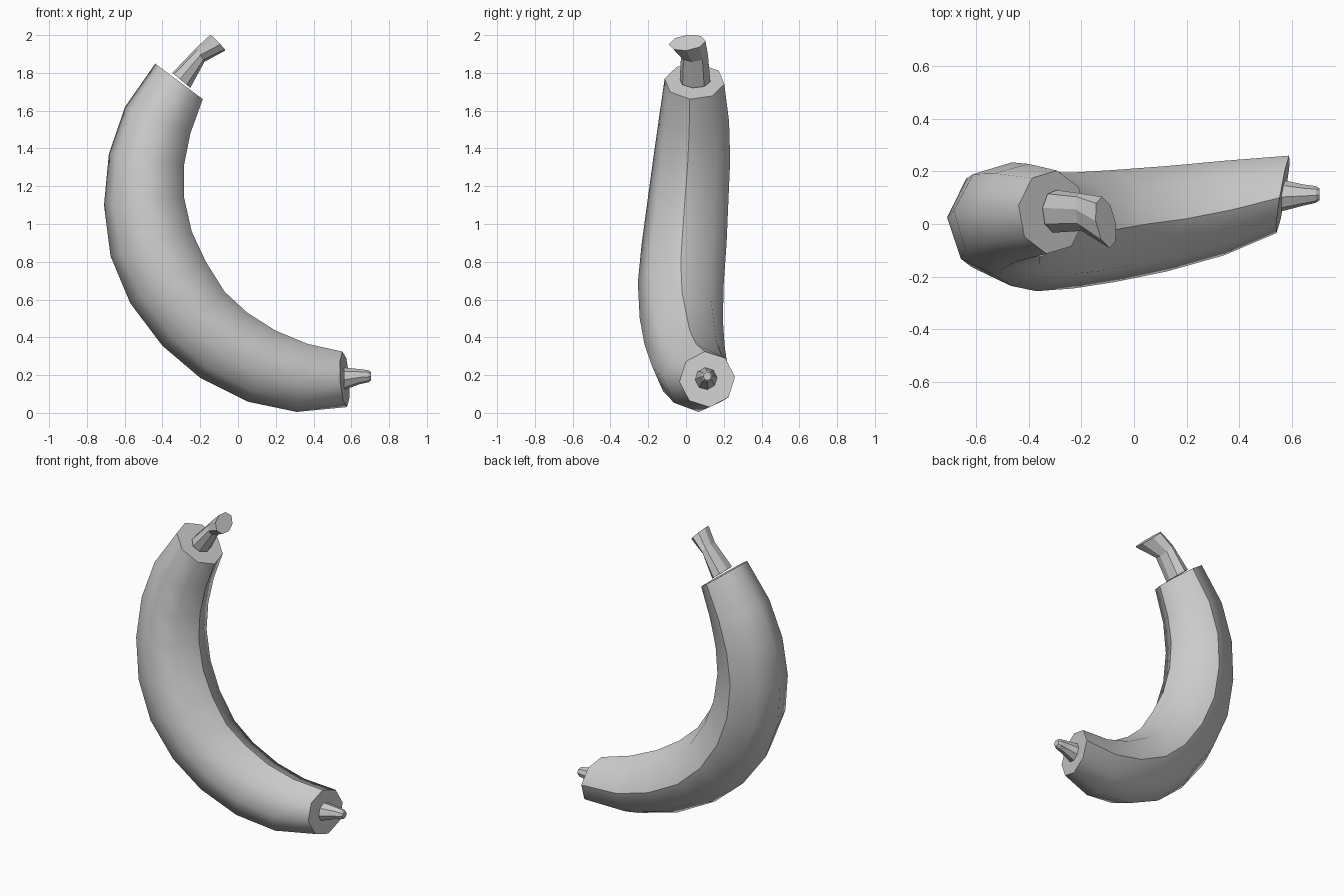
import bpy, bmesh, math
from mathutils import Vector

if "Cube" in bpy.data.objects:
    bpy.data.objects.remove(bpy.data.objects["Cube"])

SIDES = 8


def loft(name, rings, smooth=False, creases=()):
    """Skin octagonal rings given as (centre, axis_a, axis_b, phase in degrees)."""
    bm = bmesh.new()
    loops = []
    for c, a, b, phase in rings:
        loop = []
        for k in range(SIDES):
            t = math.radians(phase) + 2 * math.pi * k / SIDES
            loop.append(bm.verts.new(Vector(c) + Vector(a) * math.cos(t) + Vector(b) * math.sin(t)))
        loops.append(loop)
    for lo, hi in zip(loops, loops[1:]):
        for k in range(SIDES):
            j = (k + 1) % SIDES
            bm.faces.new((lo[k], lo[j], hi[j], hi[k])).smooth = smooth
        # lengthwise ridges that stay crisp
        for k in creases:
            bm.edges.get((lo[k], hi[k])).smooth = False
    for loop in (loops[0], loops[-1]):
        cap = bm.faces.new(loop)
        for e in cap.edges:
            e.smooth = False
    bmesh.ops.recalc_face_normals(bm, faces=bm.faces[:])
    mesh = bpy.data.meshes.new(name)
    bm.to_mesh(mesh)
    bm.free()
    obj = bpy.data.objects.new(name, mesh)
    bpy.context.collection.objects.link(obj)
    return obj


# Fruit body: outer and inner curve (x, z), depth range in y, twist
outer = [(-.44, 1.85), (-.60, 1.62), (-.685, 1.37), (-.71, 1.10), (-.675, .83), (-.57, .58),
         (-.40, .355), (-.20, .185), (.05, .06), (.31, .005), (.575, .03)]
inner = [(-.185, 1.66), (-.25, 1.48), (-.285, 1.31), (-.285, 1.14), (-.245, .96), (-.17, .80),
         (-.07, .64), (.05, .53), (.20, .435), (.37, .365), (.555, .325)]
y_min = [-.115, -.145, -.175, -.205, -.235, -.255, -.245, -.22, -.18, -.12, -.035]
y_max = [.205, .23, .235, .225, .215, .20, .195, .205, .22, .24, .26]
twist = [-9, -8, -6, -4, -2, 0, 1, 2, 0, -2, -5]

body = []
for i, (o, n, y0, y1, t) in enumerate(zip(outer, inner, y_min, y_max, twist)):
    centre = ((o[0] + n[0]) / 2, (y0 + y1) / 2, (o[1] + n[1]) / 2)
    skew = .025 if i == 10 else 0
    body.append((centre, ((n[0] - o[0]) / 2, 0, (n[1] - o[1]) / 2), (skew, (y1 - y0) / 2, 0), t))
loft("fruit_body", body, smooth=True, creases=(0, 2))

# Stem: bent, flaring to a slanted cut end
loft("stem", [
    ((-.30, .048, 1.76), (.048, 0, -.040), (0, .082, 0), -9),
    ((-.20, .045, 1.895), (.022, 0, -.036), (-.005, .072, .005), -9),
    ((-.107, .006, 1.96), (.036, .01, -.040), (-.02, .097, .015), -9),
])

# Blossom tip at the lower end
loft("blossom_tip", [
    ((x, y, z), (0, 0, r), (0, r, 0), -5)
    for x, y, z, r in [(.56, .108, .18, .060), (.645, .11, .192, .040),
                       (.69, .112, .194, .032), (.705, .113, .194, .022)]
])
